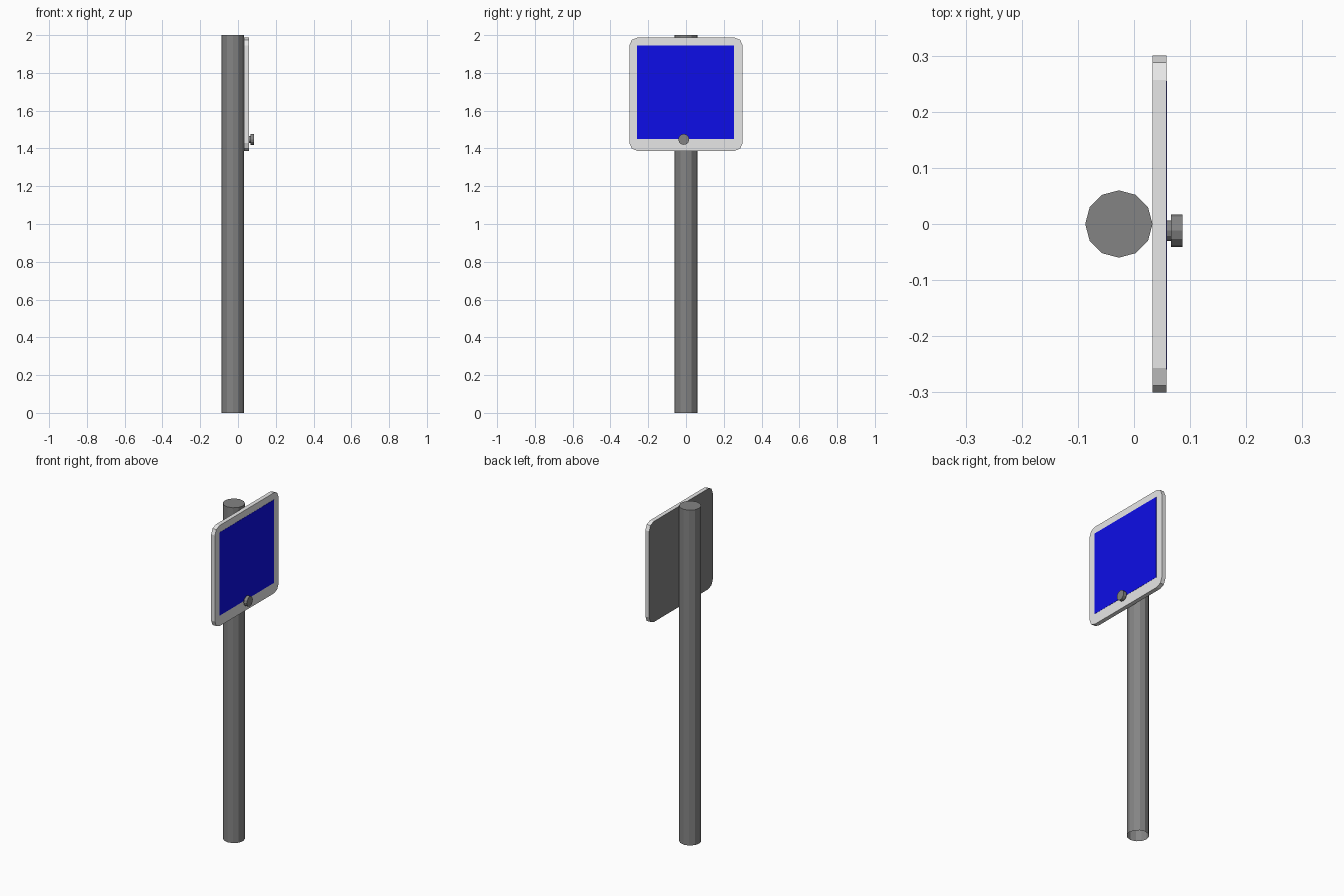
import bpy, bmesh, math
from mathutils import Matrix

cube = bpy.data.objects.get("Cube")
if cube:
    bpy.data.objects.remove(cube, do_unlink=True)


def material(name, rgb):
    m = bpy.data.materials.new(name)
    m.use_nodes = True
    m.diffuse_color = (*rgb, 1)
    m.node_tree.nodes["Principled BSDF"].inputs["Base Color"].default_value = (*rgb, 1)
    return m


GREY = material("metal grey", (0.23, 0.23, 0.23))
WHITE = material("frame white", (0.8, 0.8, 0.8))
BLUE = material("panel blue", (0.004, 0.004, 0.8))


def finish(name, bm, *mats):
    bmesh.ops.recalc_face_normals(bm, faces=bm.faces)
    mesh = bpy.data.meshes.new(name)
    bm.to_mesh(mesh)
    bm.free()
    for m in mats:
        mesh.materials.append(m)
    obj = bpy.data.objects.new(name, mesh)
    bpy.context.collection.objects.link(obj)
    return obj


def cylinder(bm, radius, depth, centre, along_x=False):
    mat = Matrix.Translation(centre)
    if along_x:
        mat = mat @ Matrix.Rotation(math.pi / 2, 4, "Y")
    bmesh.ops.create_cone(bm, cap_ends=True, segments=12, radius1=radius,
                          radius2=radius, depth=depth, matrix=mat)


# Twelve-sided post, hollow at the foot
bm = bmesh.new()
cylinder(bm, 0.06, 2.0, (-0.027, 0, 1.0))
foot = [f for f in bm.faces if f.calc_center_median().z < 0.01]
bmesh.ops.delete(bm, geom=foot, context="FACES_ONLY")
finish("post", bm, GREY)

# Sign board: rounded square, white front and rim, grey back
HALF, R, MID_Z = 0.30, 0.043, 1.687
X_BACK, X_FRONT = 0.033, 0.058
bm = bmesh.new()
outline = []
for q in range(4):
    corner = math.radians(45 + 90 * q)
    cy = math.copysign(HALF - R, math.cos(corner))
    cz = math.copysign(HALF - R, math.sin(corner))
    for step in range(3):
        a = math.radians(90 * q + 45 * step)
        outline.append(bm.verts.new((X_BACK, cy + R * math.cos(a),
                                     MID_Z + cz + R * math.sin(a))))
back = bm.faces.new(outline)
ext = bmesh.ops.extrude_face_region(bm, geom=[back], use_keep_orig=True)
moved = [v for v in ext["geom"] if isinstance(v, bmesh.types.BMVert)]
bmesh.ops.translate(bm, verts=moved, vec=(X_FRONT - X_BACK, 0, 0))
for f in bm.faces:
    f.material_index = int(f.calc_center_median().x < X_BACK + 0.001)
finish("sign_board", bm, WHITE, GREY)

# Painted blue panel
bm = bmesh.new()
bmesh.ops.create_cube(bm, size=1, matrix=Matrix.Translation((X_FRONT, -0.002, 1.698))
                      @ Matrix.Diagonal((0.002, 0.514, 0.496, 1)))
finish("blue_panel", bm, BLUE)

# Knob on the lower edge of the panel: short stem and wider head
for name, radius, x0, x1 in (("knob_stem", 0.0185, 0.056, 0.067),
                             ("knob_head", 0.029, 0.066, 0.086)):
    bm = bmesh.new()
    cylinder(bm, radius, x1 - x0, ((x0 + x1) / 2, -0.012, 1.448), along_x=True)
    finish(name, bm, GREY)
